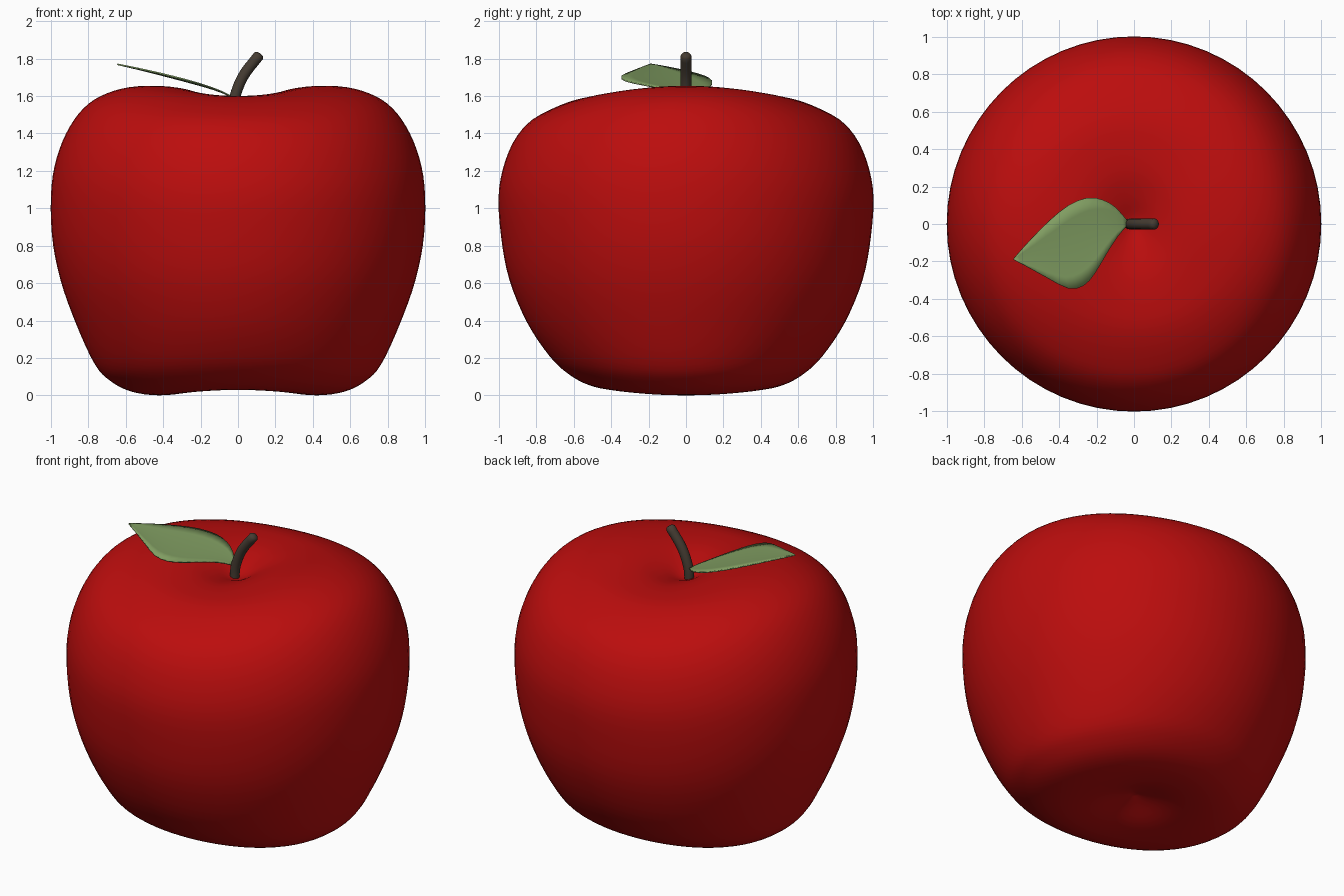
import bpy, bmesh, math
from mathutils import Vector

if "Cube" in bpy.data.objects:
    bpy.data.objects.remove(bpy.data.objects["Cube"])


def material(name, rgb):
    m = bpy.data.materials.new(name)
    m.diffuse_color = (*rgb, 1)
    m.use_nodes = True
    m.node_tree.nodes["Principled BSDF"].inputs["Base Color"].default_value = m.diffuse_color
    return m


def make_object(name, bm, mat, angle=60):
    bmesh.ops.recalc_face_normals(bm, faces=bm.faces)
    me = bpy.data.meshes.new(name)
    bm.to_mesh(me)
    bm.free()
    me.materials.append(mat)
    ob = bpy.data.objects.new(name, me)
    bpy.context.collection.objects.link(ob)
    bpy.ops.object.select_all(action='DESELECT')
    ob.select_set(True)
    bpy.context.view_layer.objects.active = ob
    bpy.ops.object.shade_smooth_by_angle(angle=math.radians(angle))
    return ob


def loft(rings, start, end):
    """Skin closed rings of points and close both ends with a fan."""
    bm = bmesh.new()
    rows = [[bm.verts.new(p) for p in r] for r in rings]
    n = len(rows[0])
    for a, b in zip(rows, rows[1:]):
        for i in range(n):
            j = (i + 1) % n
            bm.faces.new((a[i], a[j], b[j], b[i]))
    for row, tip in ((rows[0], start), (rows[-1], end)):
        v = bm.verts.new(tip)
        for i in range(n):
            bm.faces.new((row[i], row[(i + 1) % n], v))
    return bm


def spline(pts, steps):
    """Catmull-Rom curve through the points."""
    p = [Vector(q) for q in pts]
    p = [2 * p[0] - p[1]] + p + [2 * p[-1] - p[-2]]
    out = []
    for i in range(1, len(p) - 2):
        a, b, c, d = p[i - 1:i + 3]
        for s in range(steps):
            t = s / steps
            out.append(0.5 * (2 * b + (c - a) * t + (2 * a - 5 * b + 4 * c - d) * t * t
                              + (3 * b - a - 3 * c + d) * t ** 3))
    return out + [p[-2]]


red = material("apple red", (0.5, 0.004, 0.004))
green = material("leaf green", (0.215, 0.335, 0.12))
brown = material("stem brown", (0.06, 0.045, 0.032))

# Apple: side-to-side and front-to-back profiles blended around the axis
side = [(0, 1.52), (0.05, 1.535), (0.15, 1.59), (0.28, 1.637), (0.45, 1.655), (0.62, 1.64),
        (0.77, 1.58), (0.875, 1.475), (0.955, 1.315), (0.997, 1.12), (0.995, 0.86),
        (0.95, 0.62), (0.865, 0.38), (0.765, 0.165), (0.68, 0.075), (0.57, 0.02),
        (0.42, 0.0), (0.25, 0.02), (0.1, 0.07), (0, 0.1)]
front = [(0, 1.52), (0.05, 1.53), (0.15, 1.565), (0.28, 1.595), (0.43, 1.6), (0.57, 1.585),
         (0.72, 1.53), (0.85, 1.45), (0.945, 1.31), (1.0, 1.1), (0.99, 0.86),
         (0.945, 0.62), (0.85, 0.39), (0.73, 0.21), (0.63, 0.115), (0.52, 0.055),
         (0.4, 0.03), (0.25, 0.038), (0.1, 0.075), (0, 0.1)]
SEG = 64
rings = []
for a, b in list(zip(spline(side, 4), spline(front, 4)))[1:-1]:
    ring = []
    for k in range(SEG):
        t = 2 * math.pi * k / SEG
        q = a.lerp(b, math.sin(t) ** 2)
        ring.append((q.x * math.cos(t), q.x * math.sin(t), q.y))
    rings.append(ring)
make_object("apple", loft(rings, (0, 0, 1.52), (0, 0, 0.1)), red, 80)

# Stem: bent round rod with a softened tip
path = spline([(-0.025, 0, 1.5), (-0.015, 0, 1.6), (0.03, 0, 1.71), (0.11, 0, 1.815)], 5)
rings = []
for i, c in enumerate(path):
    d = (path[min(i + 1, len(path) - 1)] - path[max(i - 1, 0)]).normalized()
    u = Vector((d.z, 0, -d.x))
    for r, shift in [(0.029, 0)] if i < len(path) - 1 else [(0.029, 0), (0.02, 0.012)]:
        rings.append([c + d * shift + r * (u * math.cos(k * math.pi / 8)
                      + Vector((0, 1, 0)) * math.sin(k * math.pi / 8)) for k in range(16)])
make_object("stem", loft(rings, path[0], path[-1] + d * 0.016), brown)

# Leaf: thin, slightly cupped blade spanned between its two edges
edge_a = [(-0.03, 0.01), (-0.1, 0.09), (-0.17, 0.13), (-0.25, 0.14), (-0.35, 0.1),
          (-0.45, 0.02), (-0.54, -0.07), (-0.6, -0.135), (-0.643, -0.185)]
edge_b = [(-0.03, 0.0), (-0.09, -0.07), (-0.15, -0.165), (-0.21, -0.265), (-0.27, -0.33),
          (-0.35, -0.345), (-0.46, -0.29), (-0.56, -0.235), (-0.645, -0.19)]
bm = bmesh.new()
rows = []
for a, b in zip(spline(edge_a, 2), spline(edge_b, 2)):
    row = []
    for k in range(7):
        s = k / 6
        q = a.lerp(b, s)
        z = 1.56 + 0.21 * (-q.x / 0.645) ** 0.6
        z -= 0.08 * s * (1 - s) * (a - b).length
        row.append(bm.verts.new((q.x, q.y, z)))
    rows.append(row)
for r, s in zip(rows, rows[1:]):
    for k in range(6):
        bm.faces.new((r[k], r[k + 1], s[k + 1], s[k]))
leaf = make_object("leaf", bm, green)
mod = leaf.modifiers.new("thickness", 'SOLIDIFY')
mod.thickness = 0.008
mod.offset = 0
